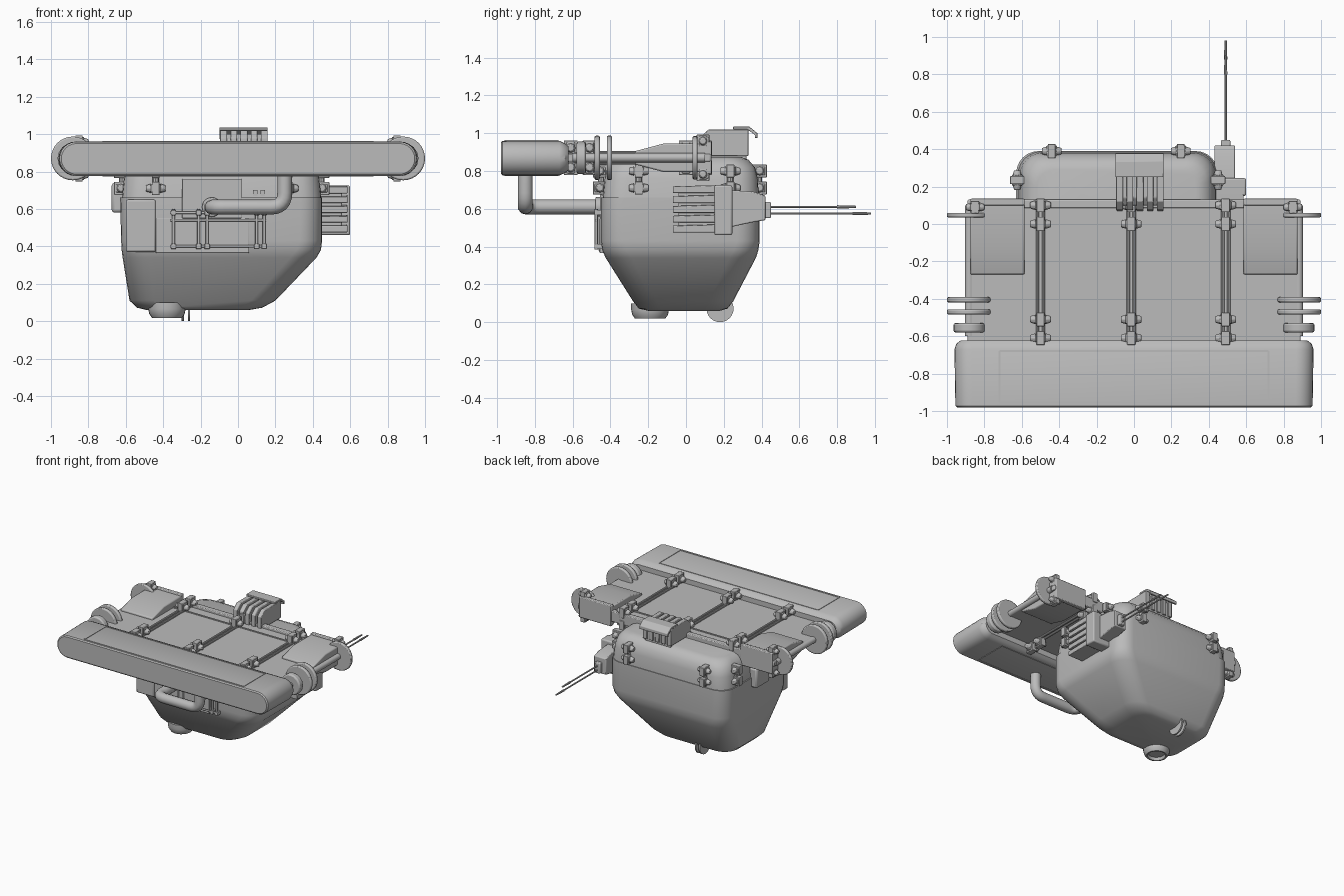
import bpy, bmesh, math
from mathutils import Vector, Matrix

if "Cube" in bpy.data.objects:
    bpy.data.objects.remove(bpy.data.objects["Cube"])

GREY = bpy.data.materials.new("plain grey")
GREY.diffuse_color = (0.5, 0.5, 0.5, 1)
GREY.use_nodes = True
GREY.node_tree.nodes["Principled BSDF"].inputs["Base Color"].default_value = GREY.diffuse_color


def finish(bm, name, bevel=0.0, smooth=True):
    """Turn a bmesh into a named object with optional bevel and smooth shading."""
    bmesh.ops.recalc_face_normals(bm, faces=bm.faces)
    me = bpy.data.meshes.new(name)
    bm.to_mesh(me)
    bm.free()
    ob = bpy.data.objects.new(name, me)
    bpy.context.collection.objects.link(ob)
    me.materials.append(GREY)
    if bevel:
        m = ob.modifiers.new("bevel", 'BEVEL')
        m.width, m.segments, m.limit_method = bevel, 2, 'ANGLE'
    if smooth:
        bpy.ops.object.select_all(action='DESELECT')
        ob.select_set(True)
        bpy.context.view_layer.objects.active = ob
        bpy.ops.object.shade_smooth_by_angle(angle=math.radians(35))
    return ob


def add_box(bm, x0, x1, y0, y1, z0, z1):
    m = Matrix.Translation(((x0 + x1) / 2, (y0 + y1) / 2, (z0 + z1) / 2))
    bmesh.ops.create_cube(bm, size=1, matrix=m @ Matrix.Diagonal((x1 - x0, y1 - y0, z1 - z0, 1)))


def box(name, *dims, bevel=0.006):
    bm = bmesh.new()
    add_box(bm, *dims)
    return finish(bm, name, bevel)


def add_rod(bm, a, b, r, r2=None, n=12):
    a, b = Vector(a), Vector(b)
    d = b - a
    m = Matrix.Translation((a + b) / 2) @ d.to_track_quat('Z', 'Y').to_matrix().to_4x4()
    bmesh.ops.create_cone(bm, cap_ends=True, segments=n, radius1=r,
                          radius2=r if r2 is None else r2, depth=d.length, matrix=m)


def rod(name, a, b, r, r2=None, n=12, bevel=0.0):
    bm = bmesh.new()
    add_rod(bm, a, b, r, r2, n)
    return finish(bm, name, bevel)


def loft(name, rings, bevel=0.0):
    """Skin a list of equal-length point rings and cap both ends."""
    bm = bmesh.new()
    vs = [[bm.verts.new(p) for p in ring] for ring in rings]
    n = len(vs[0])
    for a, b in zip(vs, vs[1:]):
        for i in range(n):
            bm.faces.new((a[i], a[(i + 1) % n], b[(i + 1) % n], b[i]))
    bm.faces.new(vs[0][::-1])
    bm.faces.new(vs[-1])
    return finish(bm, name, bevel)


def prism_x(name, x0, x1, profile, bevel=0.006):
    """Extrude a (y, z) profile along x."""
    return loft(name, [[(x, y, z) for y, z in profile] for x in (x0, x1)], bevel)


def round_rect(z, x0, x1, y0, y1, r, steps=6):
    pts = []
    for k, (cx, cy) in enumerate(((x1 - r, y1 - r), (x0 + r, y1 - r), (x0 + r, y0 + r), (x1 - r, y0 + r))):
        for i in range(steps + 1):
            t = math.pi / 2 * (k + i / steps)
            pts.append((cx + r * math.cos(t), cy + r * math.sin(t), z))
    return pts


def tube(name, pts, r, bend=0.0):
    """Round pipe along a path whose inner corners are rounded off."""
    pts = [Vector(p) for p in pts]
    path = [pts[0]]
    for a, p, b in zip(pts, pts[1:], pts[2:]):
        s, e = p + (a - p).normalized() * bend, p + (b - p).normalized() * bend
        for i in range(7):
            t = i / 6
            path.append(s * (1 - t) ** 2 + p * 2 * t * (1 - t) + e * t * t)
    path.append(pts[-1])
    cu = bpy.data.curves.new(name, 'CURVE')
    cu.dimensions, cu.bevel_depth, cu.bevel_resolution, cu.use_fill_caps = '3D', r, 3, True
    sp = cu.splines.new('POLY')
    sp.points.add(len(path) - 1)
    for q, p in zip(sp.points, path):
        q.co = (*p, 1)
    ob = bpy.data.objects.new(name, cu)
    bpy.context.collection.objects.link(ob)
    cu.materials.append(GREY)
    return ob


def clamp(name, loc, normal, along, size=1.0):
    """Small fastener: a hexagonal lug with rounded ends crossing a central block."""
    n, a = Vector(normal), Vector(along)
    w = n.cross(a)
    m = Matrix((w, a, n)).transposed().to_4x4()
    bm = bmesh.new()
    add_box(bm, -.022, .022, -.037, .037, -.04, .04)
    add_box(bm, -.03, .03, -.022, .022, -.03, .03)
    for s in (-1, 1):
        add_rod(bm, (s * .025, 0, 0), (s * .055, 0, 0), .027, .018, 8)
    bmesh.ops.transform(bm, verts=bm.verts, matrix=Matrix.Translation(loc) @ m @ Matrix.Scale(size, 4))
    return finish(bm, name, 0.004)


# Tapered tub hull and the slightly inset lid on top
loft("hull", [round_rect(*s) for s in (
    (.06, -.49, .06, -.20, .18, .10), (.072, -.54, .13, -.25, .22, .12), (.11, -.58, .20, -.28, .25, .13),
    (.34, -.617, .42, -.425, .37, .14), (.38, -.622, .443, -.443, .383, .13),
    (.43, -.625, .45, -.45, .39, .12), (.66, -.63, .45, -.45, .39, .12))])
loft("lid", [round_rect(*s) for s in (
    (.66, -.62, .445, -.44, .385, .12), (.76, -.61, .435, -.43, .38, .12), (.82, -.595, .42, -.415, .365, .12),
    (.86, -.56, .39, -.385, .33, .11), (.875, -.52, .35, -.345, .29, .09))])

# Hull front: raised plates and guard rails
box("front_plate_tall", -.60, -.44, -.462, -.40, .37, .65, bevel=.01)
box("front_plate_low", -.44, .06, -.457, -.40, .365, .55, bevel=.004)
box("front_hatch", -.30, .02, -.455, -.40, .55, .76, bevel=.004)
box("side_lug", -.675, -.59, -.12, .05, .58, .74, bevel=.015)
for z in (.40, .54, .58):
    rod("guard_rail", (-.36, -.475, z), (.15, -.475, z), .007)
for x in (-.345, -.21, -.165, .10, .14):
    rod("guard_post", (x, -.475, .385), (x, -.475, .60), .008)
    for z in (.40, .58):
        box("guard_bracket", x - .014, x + .014, -.485, -.43, z - .014, z + .014, bevel=.003)
for x in (.08, .12):
    box("vent_slot", x, x + .025, -.446, -.40, .67, .70, bevel=0)

# Underside: round foot and twin fins
loft("foot", [[(-.38 + r * math.cos(t * math.pi / 12), -.19 + r * math.sin(t * math.pi / 12), z)
               for t in range(24)] for z, r in
              ((.04, .06), (.018, .068), (.018, .08), (.04, .095), (.065, .10), (.10, .10))])
for x in (-.295, -.262):
    rod("bottom_fin", (x - .006, .18, .072), (x + .006, .18, .072), .072, n=24)

# Deck slab and its cross beams
box("deck", -.89, .89, -.64, .13, .85, .89)
box("deck_rear_beam", -.60, .60, .085, .13, .825, .91)
box("deck_mid_seam", -.60, .60, -.006, .006, .845, .896, bevel=0)

# Deck straps with fasteners above and below
for x in (-.50, -.015, .49):
    for s in (-1, 1):
        for dx in (-.016, .016):
            rod("deck_strap", (x + dx, -.62, .87 + s * .027), (x + dx, .12, .87 + s * .027), .009, n=8)
        for y in (-.61, -.51, 0, .10):
            clamp("deck_clamp", (x, y, .87 + s * .052), (0, 0, s), (0, 1, 0))

# Front bumper: flattened capsule tapering towards the deck
def capsule(y, hw, r):
    out = []
    for s in (1, -1):
        for i in range(13):
            t = math.pi * (i / 12 - .5)
            out.append((s * (hw - r + r * math.cos(t)), y, .868 + s * r * math.sin(t)))
    return out


loft("bumper", [capsule(*c) for c in (
    (-.98, .945, .082), (-.972, .955, .091), (-.67, .96, .092), (-.64, .95, .078), (-.622, .925, .062))])
for s in (-1, 1):
    z = .868 + s * .092
    for y in (-.955, -.68):
        box("bumper_panel_rim", -.72, .72, y - .005, y + .005, z - .003, z + .003, bevel=0)
    for x in (-.72, .72):
        box("bumper_panel_rim", x - .005, x + .005, -.955, -.68, z - .003, z + .003, bevel=0)

# Left and right ends of the deck: wedge boxes, discs, axles, rear posts
WEDGE = ((-.27, .905), (-.12, .945), (.12, .945), (.12, .795), (-.12, .795), (-.27, .835))
for s in (-1, 1):
    xa, xb = sorted((s * .585, s * .875))
    prism_x("wedge_box", xa, xb, WEDGE, .008)
    box("wedge_rear_plate", xa, xb, .10, .135, .785, .955)
    rod("end_axle", (s * .88, -.60, .87), (s * .88, .10, .87), .024, n=16)
    for y in (-.47, -.405):
        rod("end_disc", (s * .883, y - .014, .87), (s * .883, y + .014, .87), .117, n=32, bevel=.008)
    rod("rear_disc", (s * .885, .035, .87), (s * .885, .06, .87), .115, n=32, bevel=.007)
    rod("axle_collar", (s * .88, -.58, .87), (s * .88, -.53, .87), .085, n=16, bevel=.01)
    box("rear_post", s * .85 - .025, s * .85 + .025, .07, .12, .76, .98)
    for t in (-1, 1):
        clamp("post_clamp", (s * .85, .09, .87 + t * .088), (0, 0, t), (0, 1, 0), .9)

# Bent exhaust pipe from bumper to hull
tube("exhaust_pipe", [(.25, -.85, .80), (.25, -.85, .61), (-.14, -.85, .61), (-.14, -.42, .61)], .04, .075)
rod("pipe_collar", (-.14, -.48, .61), (-.14, -.43, .61), .052, n=20, bevel=.006)

# Lid latches around the hull: paired lugs with a strap
for (x, y), n in (((-.44, .385), (0, 1, 0)), ((.25, .385), (0, 1, 0)), ((-.62, .235), (-1, 0, 0)),
                  ((.445, .235), (1, 0, 0)), ((-.44, -.45), (0, -1, 0)), ((.27, -.45), (0, -1, 0)),
                  ((-.62, -.25), (-1, 0, 0)), ((.445, -.25), (1, 0, 0))):
    for z in (.71, .80):
        clamp("lid_latch", (x + n[0] * .005, y + n[1] * .005, z), n, (0, 0, 1), .95)
    rod("latch_strap", (x, y, .69), (x, y, .83), .017, n=8)

# Right side radiator: stacked slats, end block, tapered aerial box
for i in range(5):
    z = .475 + i * .052
    prism_x("radiator_slat", .43, .585, ((-.07, z), (.17, z), (.17, z + .042), (-.07, z + .036)), .004)
box("radiator_core", .42, .555, -.04, .16, .48, .71)
box("radiator_cap", .43, .60, .15, .245, .46, .725, bevel=.01)
prism_x("aerial_box", .43, .54, ((.22, .50), (.36, .53), (.42, .54), (.42, .67), (.36, .69), (.22, .70)))
box("aerial_socket", .465, .515, .41, .45, .55, .635)
for z, end in ((.575, .98), (.61, .90)):
    rod("aerial", (.49, .43, z), (.49, end - .08, z), .006, n=8)
    rod("aerial_tip", (.49, end - .10, z), (.49, end, z), .009, .006, n=8)

# Top vent: bent slats under a hooked rear cover
SLAT = ((.07, .88), (.075, .98), (.12, 1.02), (.33, 1.02), (.33, .88))
for i in range(5):
    x = -.095 + i * .0545
    prism_x("vent_slat", x, x + .036, SLAT, .004)
prism_x("vent_core", -.085, .15, ((.10, .87), (.10, .97), (.14, 1.0), (.32, 1.0), (.32, .86)))
prism_x("vent_cover", -.10, .158, ((.25, 1.02), (.25, 1.035), (.335, 1.035), (.378, 1.0), (.378, .975),
                                   (.364, .975), (.364, .992), (.325, 1.02)), .003)
